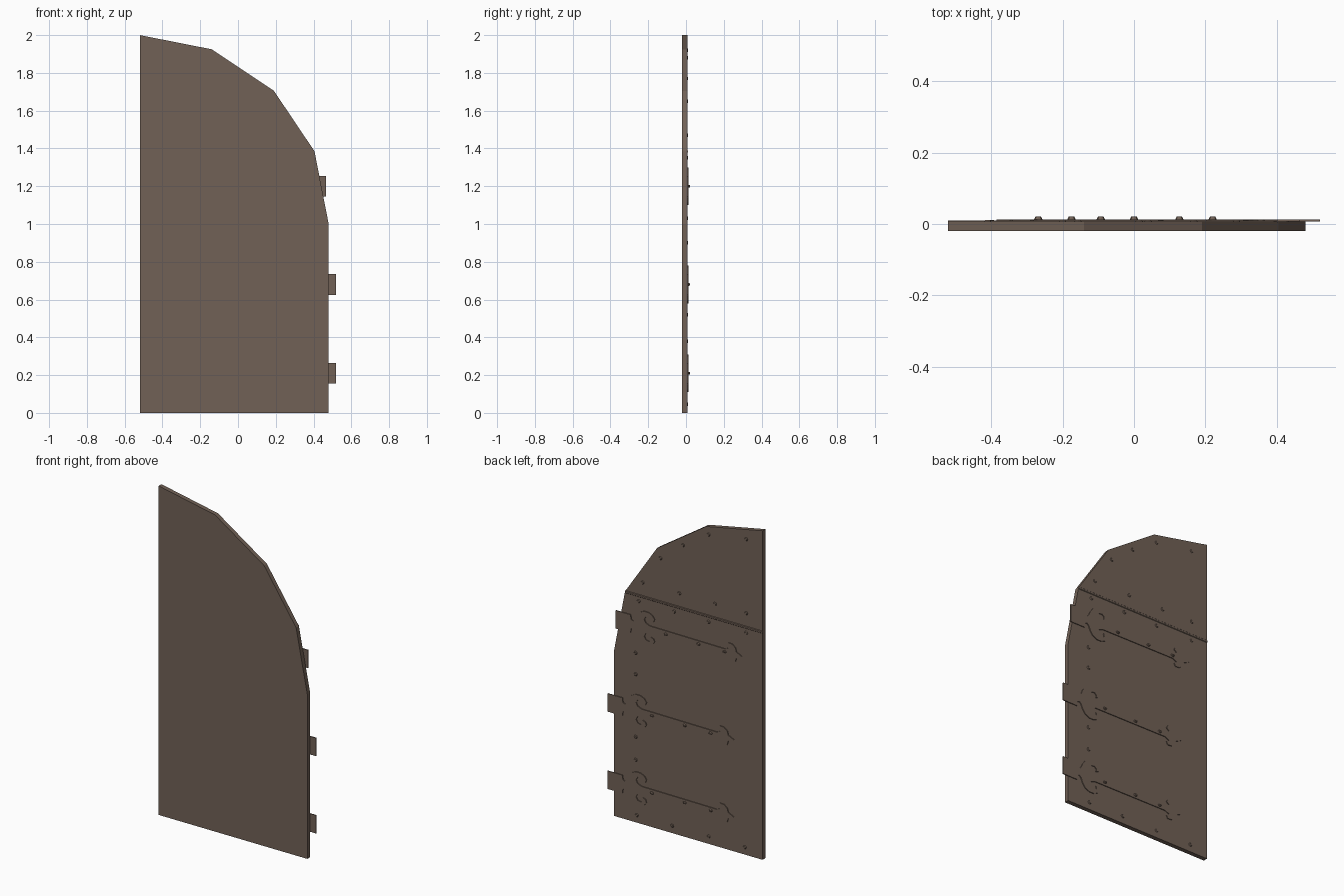
import bpy, bmesh, math
from mathutils import Matrix

if "Cube" in bpy.data.objects:
    bpy.data.objects.remove(bpy.data.objects["Cube"])

wood = bpy.data.materials.new("dark brown")
wood.diffuse_color = (0.165, 0.12, 0.093, 1)
wood.use_nodes = True
wood.node_tree.nodes["Principled BSDF"].inputs["Base Color"].default_value = wood.diffuse_color


def finish(bm, name):
    bmesh.ops.recalc_face_normals(bm, faces=bm.faces)
    me = bpy.data.meshes.new(name)
    bm.to_mesh(me)
    bm.free()
    me.materials.append(wood)
    ob = bpy.data.objects.new(name, me)
    bpy.context.collection.objects.link(ob)
    return ob


def plate(name, pts, y0, y1):
    """Extrude an x-z outline from y0 to y1."""
    bm = bmesh.new()
    f = bm.faces.new([bm.verts.new((x, y0, z)) for x, z in pts])
    r = bmesh.ops.extrude_face_region(bm, geom=[f])
    for v in r["geom"]:
        if isinstance(v, bmesh.types.BMVert):
            v.co.y = y1
    return finish(bm, name)


def rivets(name, spots, r, y0, y1, squash=1.0):
    """Low flattened caps on the back face, facing +y."""
    bm = bmesh.new()
    for x, z in spots:
        m = (Matrix.Translation((x, (y0 + y1) / 2, z))
             @ Matrix.Diagonal((1, 1, squash, 1))
             @ Matrix.Rotation(-math.pi / 2, 4, 'X'))
        bmesh.ops.create_cone(bm, cap_ends=True, segments=8, radius1=r,
                              radius2=r * 0.6, depth=y1 - y0, matrix=m)
    return finish(bm, name)


# Door leaf with a faceted quarter arch
plate("door_leaf", [(-0.52, 0), (0.48, 0), (0.48, 1.0), (0.405, 1.385),
                    (0.19, 1.705), (-0.14, 1.925), (-0.52, 2.0)], -0.02, 0.007)

# Raised seam bead across the back
bm = bmesh.new()
prof = [(0.005, 1.374), (0.010, 1.379), (0.010, 1.388), (0.005, 1.393)]
a = [bm.verts.new((-0.52, y, z)) for y, z in prof]
b = [bm.verts.new((0.403, y, z)) for y, z in prof]
bm.faces.new(a)
bm.faces.new(b)
for i in range(4):
    j = (i + 1) % 4
    bm.faces.new((a[i], a[j], b[j], b[i]))
finish(bm, "seam_bead")

# Strap hinges: upper half outline (distance from hinge end, height), mirrored
half = [(0, .055), (.1, .055), (.104, .028), (.118, .022), (.13, .034),
        (.142, .062), (.16, .086), (.19, .1), (.222, .1), (.248, .088),
        (.262, .068), (.255, .052), (.237, .046), (.241, .062), (.226, .075),
        (.204, .071), (.192, .052), (.202, .032), (.23, .021),
        (.735, .017), (.762, .03), (.745, .044), (.755, .061), (.783, .059),
        (.805, .042), (.812, .018)]
caps = []
for name, end, z, shift in (("lower_hinge", 0.52, 0.21, 0),
                            ("middle_hinge", 0.52, 0.68, 0),
                            ("upper_hinge", 0.465, 1.20, -0.093)):
    pts = [(end - u, z + h) for u, h in half] + [(end - 0.85, z)]
    pts += [(end - u, z - h) for u, h in reversed(half)]
    plate(name, pts, 0.0065, 0.012)
    caps += [(x + shift, z) for x in (0.22, 0.0, -0.175)]
rivets("hinge_rivets", caps, 0.0125, 0.011, 0.021, 0.7)

# Small studs around the border of the two back panels
studs = [(-.41, 1.92), (-.157, 1.88), (.015, 1.77), (.167, 1.65)]
studs += [(x, 1.47) for x in (-.41, -.2, .04, .287)]
studs += [(x, 1.35) for x in (-.41, -.157, .075, .313)]
studs += [(.333, z) for z in (1.03, .9, .52, .38)]
studs += [(x, .045) for x in (-.4, -.157, .088, .326)]
rivets("border_studs", studs, 0.012, 0.006, 0.011)
